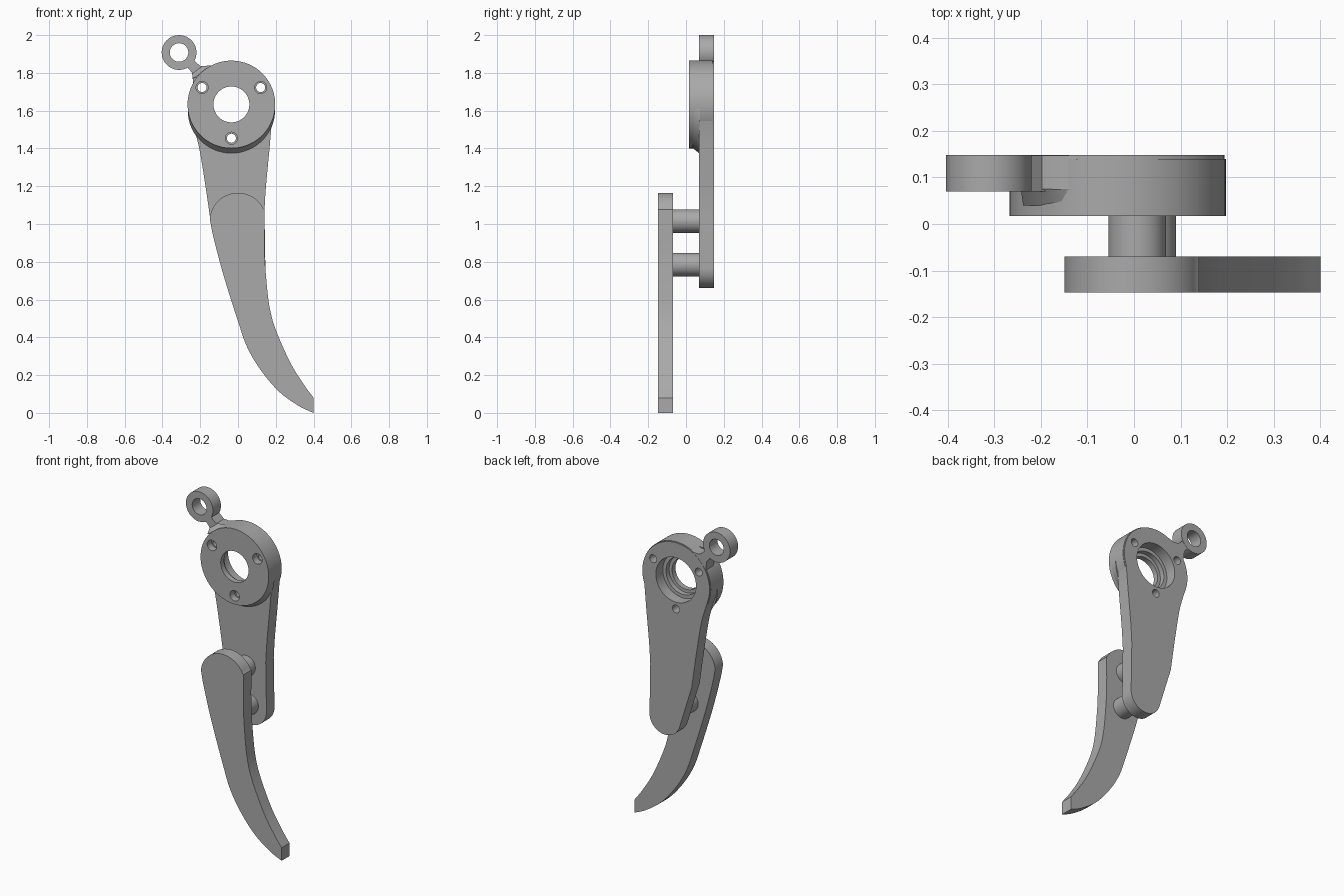
import bpy, bmesh, math
from mathutils import Vector

if "Cube" in bpy.data.objects:
    bpy.data.objects.remove(bpy.data.objects["Cube"])

grey = bpy.data.materials.new("plain grey")
grey.use_nodes = True
grey.diffuse_color = (0.4, 0.4, 0.4, 1)
grey.node_tree.nodes["Principled BSDF"].inputs["Base Color"].default_value = (0.4, 0.4, 0.4, 1)


def arc(cx, cz, r, start=0, end=360, n=64):
    """Points on an arc in the x-z plane; a full turn is left open."""
    full = abs(end - start) == 360
    steps = n if full else n - 1
    angles = [math.radians(start + (end - start) * i / steps) for i in range(n)]
    return [(cx + r * math.cos(a), cz + r * math.sin(a)) for a in angles]


def spline(points, n=5):
    """Smooth curve through the given points."""
    p = [Vector(q) for q in points]
    p = [2 * p[0] - p[1]] + p + [2 * p[-1] - p[-2]]
    out = []
    for a, b, c, d in zip(p, p[1:], p[2:], p[3:]):
        for i in range(n):
            t = i / n
            out.append(tuple(0.5 * (2 * b + (c - a) * t + (2 * a - 5 * b + 4 * c - d) * t * t
                                    + (3 * b - a - 3 * c + d) * t ** 3)))
    return out + [tuple(p[-2])]


def loft(name, *sections):
    """Closed solid through (y, outline) sections."""
    bm = bmesh.new()
    rings = [[bm.verts.new((x, y, z)) for x, z in pts] for y, pts in sections]
    for a, b in zip(rings, rings[1:]):
        for i in range(len(a)):
            j = (i + 1) % len(a)
            bm.faces.new((a[i], a[j], b[j], b[i]))
    bm.faces.new(rings[0])
    bm.faces.new(rings[-1])
    bmesh.ops.recalc_face_normals(bm, faces=bm.faces)
    mesh = bpy.data.meshes.new(name)
    bm.to_mesh(mesh)
    bm.free()
    mesh.materials.append(grey)
    obj = bpy.data.objects.new(name, mesh)
    bpy.context.collection.objects.link(obj)
    return obj


def select(obj):
    bpy.ops.object.select_all(action='DESELECT')
    obj.select_set(True)
    bpy.context.view_layer.objects.active = obj


def cut(obj, cutters):
    select(obj)
    for c in cutters:
        mod = obj.modifiers.new("hole", 'BOOLEAN')
        mod.operation, mod.solver, mod.object = 'DIFFERENCE', 'EXACT', c
        bpy.ops.object.modifier_apply(modifier=mod.name)


HX, HZ, HR = -0.035, 1.633, 0.232      # hub centre and radius
BACK, MID = 0.148, 0.07                # back plate depth range

# Hub disc and the slanted collar below it
hub = loft("hub", (0.017, arc(HX, HZ, HR, n=96)), (0.14, arc(HX, HZ, HR, n=96)))
collar = loft("hub_collar", (0.035, arc(HX, HZ, HR - 0.001, n=96)),
              (0.075, arc(HX, HZ - 0.031, HR - 0.001, n=96)))

# Back arm: wraps the hub and tapers to a round end
arm_outline = (arc(HX, HZ, HR - 0.003, -20, 200)
               + spline([(-0.232, 1.5), (-0.205, 1.4), (-0.172, 1.2), (-0.143, 1.0)])
               + arc(0.04, 0.765, 0.105, 193, 360, 24)
               + spline([(0.14, 1.07), (0.148, 1.2), (0.167, 1.4)]))
arm = loft("back_arm", (MID, arm_outline), (BACK, arm_outline))

# Strut joining the ring to the hub, with a wedge in front
strut_outline = [(-0.285, 1.85), (-0.243, 1.80), (-0.237, 1.745), (-0.187, 1.787),
                 (-0.12, 1.845), (-0.165, 1.833), (-0.198, 1.835), (-0.25, 1.88)]
strut = loft("ring_strut", (MID, strut_outline), (BACK - 0.001, strut_outline))
wedge = loft("strut_wedge",
             (0.04, [(-0.238, 1.77), (-0.187, 1.787), (-0.14, 1.83), (-0.165, 1.82)]),
             (0.075, [(-0.243, 1.80), (-0.187, 1.787), (-0.14, 1.84), (-0.198, 1.835)]))

# Eyelet ring
ring = loft("eyelet_ring", (MID, arc(-0.312, 1.908, 0.092)), (BACK, arc(-0.312, 1.908, 0.092)))

# Stepped bore, three screw holes and the eyelet hole
bore = loft("bore_cutter", *[(y, arc(HX, HZ, r)) for y, r in
            ((-0.1, 0.095), (0.05, 0.095), (0.05, 0.115), (0.08, 0.115), (0.08, 0.137), (0.3, 0.137))])
screws = []
for angle in (30, 150, 270):
    x, z = arc(HX, HZ, 0.179, angle, angle + 1, 2)[0]
    screws.append(loft("screw_cutter", *[(y, arc(x, z, r, n=32)) for y, r in
                  ((-0.1, 0.032), (0.06, 0.032), (0.06, 0.024), (0.3, 0.024))]))
eye = loft("eyelet_cutter", (-0.1, arc(-0.312, 1.908, 0.049)), (0.3, arc(-0.312, 1.908, 0.049)))

for part in (hub, collar, arm):
    cut(part, [bore] + screws)
for part in (strut, wedge):
    cut(part, [screws[1]])
cut(ring, [eye])
for cutter in [bore, eye] + screws:
    bpy.data.objects.remove(cutter)

# Front claw: rounded top, curved blade and blunt tip
inner_edge = [(0.14, 1.077), (0.14, 0.865), (0.15, 0.705), (0.167, 0.56), (0.2, 0.44),
              (0.275, 0.27), (0.345, 0.155), (0.4, 0.08)]
outer_edge = [(0.4, 0.0), (0.325, 0.035), (0.22, 0.11), (0.125, 0.22), (0.05, 0.345),
              (0, 0.485), (-0.077, 0.73), (-0.13, 0.93), (-0.148, 1.02)]
claw_outline = spline(inner_edge) + spline(outer_edge) + arc(0, 1.015, 0.15, 174, 27, 32)
claw = loft("front_claw", (-0.147, claw_outline), (-0.07, claw_outline))

# Two pins between claw and arm
pins = [loft(name, (-0.08, arc(x, z, 0.062)), (0.08, arc(x, z, 0.062)))
        for name, x, z in (("upper_pin", 0.007, 1.015), ("lower_pin", 0.028, 0.785))]

for part in [hub, collar, arm, strut, wedge, ring, claw] + pins:
    select(part)
    bpy.ops.object.shade_smooth_by_angle(angle=math.radians(30))
